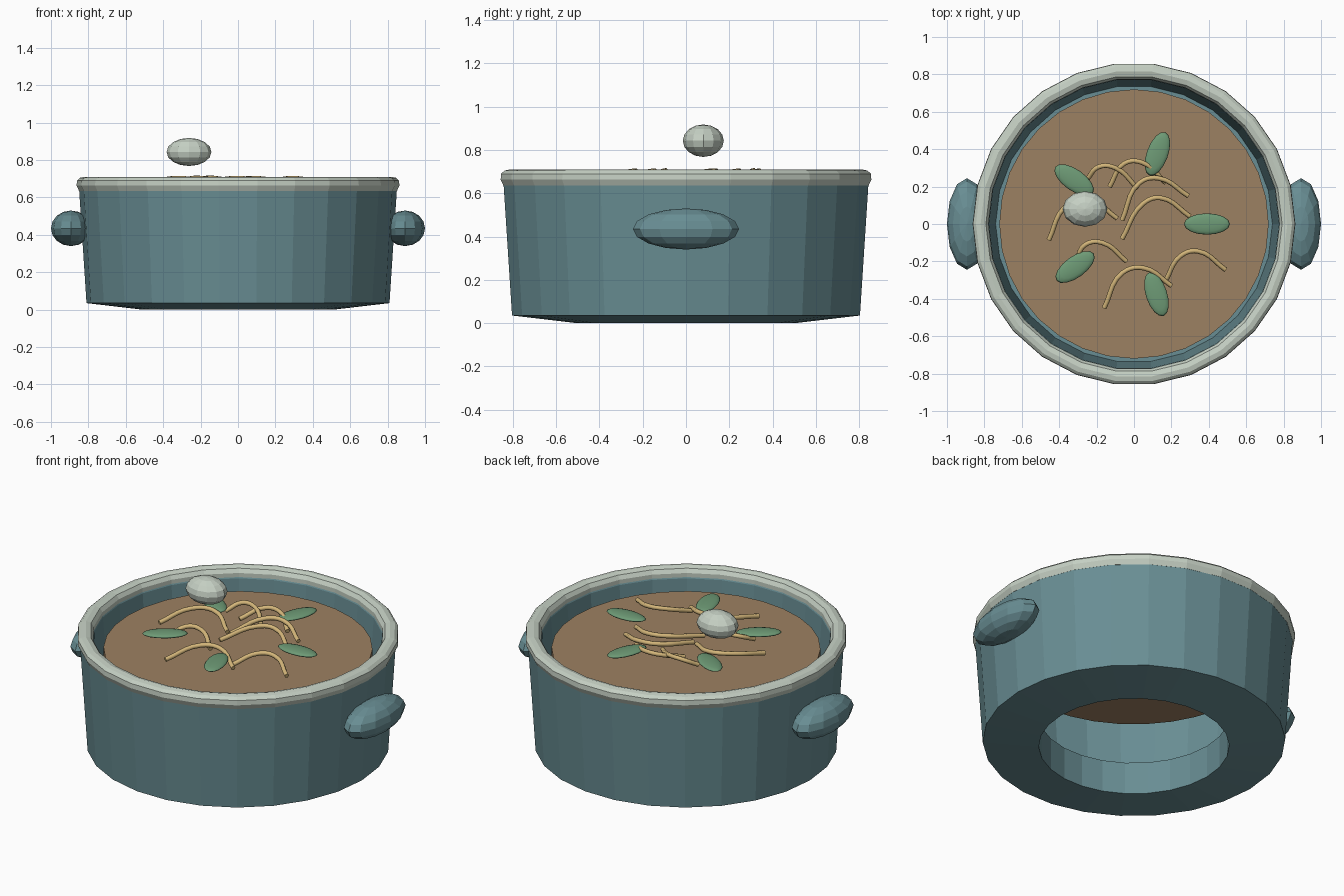
import bpy, bmesh, math
from mathutils import Matrix, Vector

if "Cube" in bpy.data.objects:
    bpy.data.objects.remove(bpy.data.objects["Cube"])


def material(name, rgb):
    m = bpy.data.materials.new(name)
    m.diffuse_color = (*rgb, 1)
    m.use_nodes = True
    m.node_tree.nodes["Principled BSDF"].inputs["Base Color"].default_value = m.diffuse_color
    return m


TEAL = material("teal_glaze", (0.14, 0.27, 0.295))
CREAM = material("pale_grey_green", (0.56, 0.63, 0.55))
BROTH = material("brown_broth", (0.335, 0.22, 0.122))
PASTA = material("noodle_yellow", (0.66, 0.47, 0.195))
GREEN = material("leaf_green", (0.155, 0.325, 0.18))


def finish(name, bm, mat):
    bmesh.ops.recalc_face_normals(bm, faces=bm.faces)
    me = bpy.data.meshes.new(name)
    bm.to_mesh(me)
    bm.free()
    me.materials.append(mat)
    ob = bpy.data.objects.new(name, me)
    bpy.context.collection.objects.link(ob)
    return ob


def lathe(name, profile, mat, sides=26):
    """Spin a closed (radius, height) profile around z."""
    bm = bmesh.new()
    rings = []
    for i in range(sides):
        a = 2 * math.pi * i / sides
        rings.append([bm.verts.new((r * math.cos(a), r * math.sin(a), z)) for r, z in profile])
    n = len(profile)
    for i in range(sides):
        p, q = rings[i], rings[(i + 1) % sides]
        for j in range(n):
            k = (j + 1) % n
            bm.faces.new((p[j], q[j], q[k], p[k]))
    return finish(name, bm, mat)


def ellipsoid(name, centre, size, mat, turn=0, segs=12, rings=8):
    bm = bmesh.new()
    mx = (Matrix.Translation(Vector(centre)) @ Matrix.Rotation(math.radians(turn), 4, 'Z')
          @ Matrix.Diagonal((*size, 1)))
    bmesh.ops.create_uvsphere(bm, u_segments=segs, v_segments=rings, radius=1, matrix=mx)
    return finish(name, bm, mat)


# Pot body with open centre in the base
lathe("pot_body", [(0.51, 0), (0.81, 0.035), (0.85, 0.65), (0.84, 0.68), (0.79, 0.68),
                   (0.775, 0.65), (0.74, 0.19), (0.51, 0.19)], TEAL)

# Rounded rim
lathe("pot_rim", [(0.85, 0.635), (0.863, 0.663), (0.861, 0.69), (0.845, 0.705), (0.82, 0.71),
                  (0.792, 0.702), (0.778, 0.68), (0.778, 0.645)], CREAM)

# Side handles
for side, label in ((1, "right"), (-1, "left")):
    ellipsoid(label + "_handle", (0.893 * side, 0, 0.435), (0.107, 0.245, 0.095), TEAL)

# Broth disc
bm = bmesh.new()
bmesh.ops.create_cone(bm, cap_ends=True, segments=32, radius1=0.72, radius2=0.72, depth=0.05,
                      matrix=Matrix.Translation((0, 0, 0.575)))
finish("broth", bm, BROTH)

# Floating knob
ellipsoid("knob", (-0.262, 0.08, 0.843), (0.12, 0.095, 0.075), CREAM, segs=12)

# Herb leaves: x, y, turn
for i, (x, y, turn) in enumerate([(-0.32, 0.235, -35), (0.125, 0.375, 70), (0.39, 0, 0),
                                  (-0.315, -0.23, 36), (0.12, -0.375, -72)]):
    leaf = ellipsoid(f"leaf_{i + 1}", (x, y, 0.69), (0.123, 0.057, 0.014), GREEN, turn, 16, 8)
    leaf.data.shade_smooth()

# Noodles: four plan points each, ends low and middle raised
NOODLES = [
    [(-0.16, -0.45), (-0.06, -0.26), (0.05, -0.235), (0.20, -0.33)],
    [(0.17, -0.30), (0.25, -0.17), (0.34, -0.145), (0.49, -0.245)],
    [(-0.31, -0.20), (-0.26, -0.11), (-0.17, -0.10), (-0.04, -0.20)],
    [(-0.064, -0.08), (0.05, 0.11), (0.14, 0.14), (0.30, 0.04)],
    [(-0.064, 0.02), (0.03, 0.22), (0.13, 0.245), (0.29, 0.15)],
    [(-0.455, -0.085), (-0.37, 0.09), (-0.26, 0.14), (-0.09, 0.03)],
    [(-0.25, 0.24), (-0.19, 0.305), (-0.10, 0.30), (0.02, 0.19)],
    [(-0.13, 0.20), (-0.05, 0.325), (0.04, 0.33), (0.17, 0.22)],
]
for i, pts in enumerate(NOODLES):
    cu = bpy.data.curves.new(f"noodle_{i + 1}", 'CURVE')
    cu.dimensions = '3D'
    cu.bevel_depth = 0.013
    cu.bevel_resolution = 1
    cu.resolution_u = 5
    cu.use_fill_caps = True
    sp = cu.splines.new('BEZIER')
    sp.bezier_points.add(3)
    for bp, (x, y), z in zip(sp.bezier_points, pts, (0.66, 0.7, 0.7, 0.66)):
        bp.co = (x, y, z)
        bp.handle_left_type = bp.handle_right_type = 'AUTO'
    cu.materials.append(PASTA)
    bpy.context.collection.objects.link(bpy.data.objects.new(f"noodle_{i + 1}", cu))
